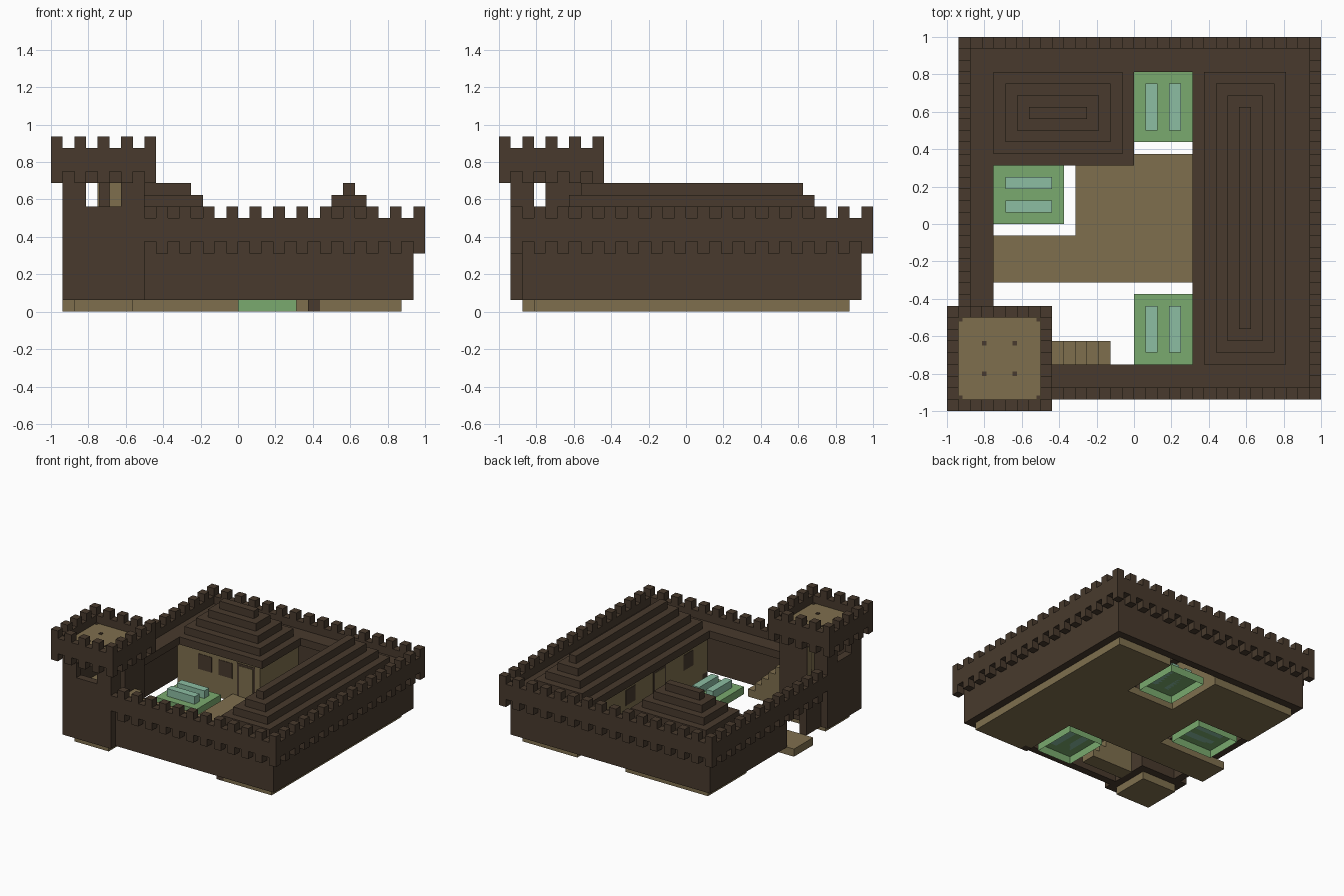
import bpy, bmesh
from mathutils import Vector

if "Cube" in bpy.data.objects:
    bpy.data.objects.remove(bpy.data.objects["Cube"])

U = 1 / 16  # one block


def material(name, rgb):
    m = bpy.data.materials.new(name)
    m.diffuse_color = (*rgb, 1)
    m.use_nodes = True
    m.node_tree.nodes["Principled BSDF"].inputs["Base Color"].default_value = m.diffuse_color
    return m


DARK = material("dark_brick", (0.065, 0.042, 0.026))
TAN = material("tan_wood", (0.212, 0.159, 0.076))
GREEN = material("garden_green", (0.195, 0.402, 0.156))
TEAL = material("crop_teal", (0.262, 0.510, 0.365))


def blocks(name, mat, boxes, open_bottom=False):
    """Join boxes (x0, x1, y0, y1, z0, z1), in block units, into one object."""
    bm = bmesh.new()
    for x0, x1, y0, y1, z0, z1 in boxes:
        vs = bmesh.ops.create_cube(bm, size=1)["verts"]
        for v in vs:
            v.co = Vector(((x0 + x1) / 2 + v.co.x * (x1 - x0),
                           (y0 + y1) / 2 + v.co.y * (y1 - y0),
                           (z0 + z1) / 2 + v.co.z * (z1 - z0))) * U
    bm.normal_update()
    if open_bottom:
        low = [f for f in bm.faces if f.normal.z < -0.9]
        bmesh.ops.delete(bm, geom=low, context='FACES')
    me = bpy.data.meshes.new(name)
    bm.to_mesh(me)
    bm.free()
    me.materials.append(mat)
    ob = bpy.data.objects.new(name, me)
    bpy.context.collection.objects.link(ob)
    return ob


def ring(x0, x1, y0, y1, z0, z1):
    """Four one-block-thick sides of a rectangle."""
    return [(x0, x1, y0, y0 + 1, z0, z1), (x0, x1, y1 - 1, y1, z0, z1),
            (x0, x0 + 1, y0 + 1, y1 - 1, z0, z1), (x1 - 1, x1, y0 + 1, y1 - 1, z0, z1)]


def teeth(x0, x1, y0, y1, z0, keep=lambda x, y: True):
    """Every second block round a rectangle."""
    spots = {(x, y) for x in range(x0, x1, 2) for y in (y0, y1 - 1)}
    spots |= {(x, y) for y in range(y0, y1, 2) for x in (x0, x1 - 1)}
    return [(x, x + 1, y, y + 1, z0, z0 + 1) for x, y in sorted(spots) if keep(x, y)]


# Curtain wall with the west gate
blocks("curtain_wall", DARK, [
    (-8, 15, -14, -13, 1, 6), (14, 15, -13, 15, 1, 6), (-14, 14, 14, 15, 1, 6),
    (-14, -13, -8, -5, 1, 6), (-14, -13, -1, 14, 1, 6), (-14, -13, -5, -1, 5, 6)])

# Parapet, corbels and merlons, stopping at the tower
off_tower = lambda x, y: x >= -7 or y >= -7
blocks("parapet", DARK, [
    (-8, 16, -15, -14, 6, 8), (15, 16, -14, 16, 6, 8),
    (-15, 15, 15, 16, 6, 8), (-15, -14, -8, 15, 6, 8)])
blocks("parapet_corbels", DARK, teeth(-15, 16, -15, 16, 5, off_tower))
blocks("parapet_merlons", DARK, teeth(-15, 16, -15, 16, 8, off_tower))

# Walkways and flat roof bases
blocks("walkway", DARK, [
    (5, 15, -14, 15, 6, 7), (0, 5, 13, 15, 6, 7), (-14, 0, 5, 15, 6, 7),
    (-14, -12, -8, 5, 6, 7), (-8, 5, -14, -12, 6, 7)])

# Stepped roofs
for name, (x0, x1, y0, y1) in {"east_roof": (6, 13, -12, 13),
                               "north_roof": (-12, -1, 6, 13)}.items():
    blocks(name, DARK, [(x0 + i, x1 - i, y0 + i, y1 - i, 7 + i, 8 + i) for i in range(4)])

# House walls and floors
blocks("east_house_wall", TAN, [(6, 7, -13, 14, 1, 6)])
blocks("north_house_walls", TAN, [(-13, -1, 6, 7, 1, 6), (-2, -1, 7, 14, 1, 6)])
blocks("house_floors", TAN, [
    (7, 14, -13, 14, 0, 1), (6, 7, -12, 14, 0, 1), (-13, -1, 6, 14, 0, 1)])
blocks("corner_post_foot", DARK, [(6, 7, -13, -12, 0, 1)])

# Doors and windows as thin plates
T = 0.06
blocks("house_windows", DARK, [(-10, -8, 6 - T, 6, 3, 5), (-7, -5, 6 - T, 6, 3, 5),
                               (6 - T, 6, 2, 4, 3, 5), (6 - T, 6, -10, -8, 3, 5)])
blocks("door_frames", DARK, [(-4.3, -1.7, 6 - T, 6, 1, 5.3), (6 - T, 6, -4.3, -1.7, 1, 5.3)])
blocks("doors", TAN, [(-4, -2, 6 - 2 * T, 6 - T, 1, 5), (6 - 2 * T, 6 - T, -4, -2, 1, 5)])

# Courtyard path running out through the gate
blocks("path", TAN, [(-15, -5, -5, -1, 0, 1), (-5, 6, -5, 5, 0, 1), (-1, 6, 5, 6, 0, 1),
                     (-5, -1, 5, 6, 0, 1)])

# Garden beds with two crop rows each
beds = [(0, 5, 7, 13), (0, 5, -12, -6), (-12, -6, 0, 5)]
blocks("garden_beds", GREEN, [(*b, 0, 1) for b in beds], open_bottom=True)
rows = []
for x0, x1, y0, y1 in beds:
    for k in (1, 3):
        if x1 - x0 < y1 - y0:
            rows.append((x0 + k, x0 + k + 1, y0 + 1, y1 - 1, 1, 2))
        else:
            rows.append((x0 + 1, x1 - 1, y0 + k, y0 + k + 1, 1, 2))
blocks("crop_rows", TEAL, rows)

# Stairs to the south walkway
blocks("stairs", TAN, [(-3 - i, -2 - i, -12, -10, 1, 2 + i) for i in range(6)])

# Tower: solid lower walls, then windows (south, west) and doors (north, east)
blocks("tower_walls", DARK, ring(-15, -8, -15, -8, 1, 7) + [
    (-15, -13, -15, -14, 7, 12), (-10, -8, -15, -14, 7, 12), (-13, -10, -15, -14, 7, 9),
    (-13, -10, -15, -14, 11, 12),
    (-15, -14, -14, -13, 7, 12), (-15, -14, -10, -8, 7, 12), (-15, -14, -13, -10, 7, 9),
    (-15, -14, -13, -10, 11, 12),
    (-14, -13, -9, -8, 7, 12), (-12, -8, -9, -8, 7, 12), (-13, -12, -9, -8, 11, 12),
    (-9, -8, -14, -13, 7, 12), (-9, -8, -12, -9, 7, 12), (-9, -8, -13, -12, 11, 12)])
blocks("tower_floors", TAN, [
    (-14, -9, -14, -9, 0, 1), (-14, -9, -14, -9, 6, 7), (-15, -8, -15, -8, 12, 13)])
blocks("tower_open_doors", TAN, [(-12, -11.85, -11, -8.1, 7, 11),
                                 (-11, -8.1, -12, -11.85, 7, 11)])
blocks("tower_parapet", DARK, ring(-16, -7, -16, -7, 12, 14))
blocks("tower_corbels", DARK, teeth(-16, -7, -16, -7, 11))
blocks("tower_merlons", DARK, teeth(-16, -7, -16, -7, 14))

# Small dark marks on the tower deck
marks = []
for sx in (-1, 1):
    for sy in (-1, 1):
        for d, r in ((1.3, 0.2), (3.3, 0.15)):
            cx, cy = -11.5 + sx * d, -11.5 + sy * d
            marks.append((cx - r, cx + r, cy - r, cy + r, 13, 13.1))
blocks("deck_marks", DARK, marks)
